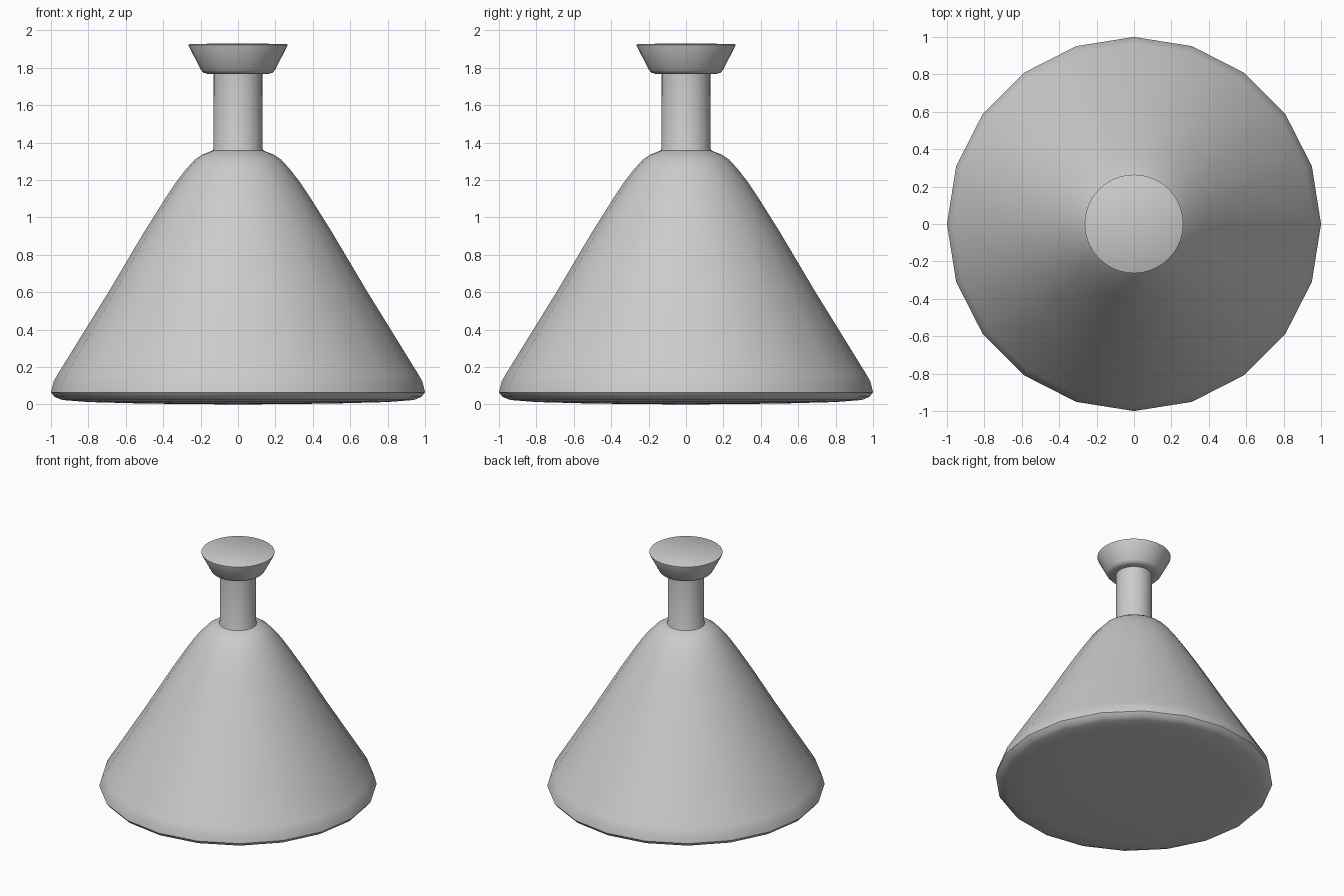
import bpy, bmesh, math

if "Cube" in bpy.data.objects:
    bpy.data.objects.remove(bpy.data.objects["Cube"])


def lathe(name, profile, sides, angle):
    """Spin (radius, height) points round z; r = 0 closes an end."""
    bm = bmesh.new()
    rings = []
    for r, z in profile:
        if r == 0:
            rings.append([bm.verts.new((0, 0, z))] * sides)
        else:
            rings.append([bm.verts.new((r * math.cos(2 * math.pi * i / sides),
                                        r * math.sin(2 * math.pi * i / sides), z))
                          for i in range(sides)])
    for a, b in zip(rings, rings[1:]):
        for i in range(sides):
            j = (i + 1) % sides
            corners = list(dict.fromkeys((a[i], a[j], b[j], b[i])))
            bm.faces.new(corners)
    bmesh.ops.recalc_face_normals(bm, faces=bm.faces)
    mesh = bpy.data.meshes.new(name)
    bm.to_mesh(mesh)
    bm.free()
    obj = bpy.data.objects.new(name, mesh)
    bpy.context.collection.objects.link(obj)
    bpy.ops.object.select_all(action='DESELECT')
    obj.select_set(True)
    bpy.context.view_layer.objects.active = obj
    bpy.ops.object.shade_smooth_by_angle(angle=math.radians(angle))
    return obj


# Conical body with rounded shoulder and a slightly bulging base
lathe("flask_body", [
    (0, 0), (0.5, 0.005), (0.8, 0.013), (0.94, 0.024), (0.98, 0.04),
    (1.0, 0.065), (0.985, 0.125), (0.965, 0.16), (0.69, 0.605), (0.50, 0.925),
    (0.39, 1.10), (0.33, 1.19), (0.28, 1.255), (0.23, 1.31),
    (0.19, 1.336), (0.15, 1.352), (0.13, 1.36), (0, 1.36)], 20, 50)

# Straight neck
lathe("flask_neck", [(0, 1.34), (0.138, 1.352), (0.131, 1.37),
                     (0.13, 1.78), (0, 1.78)], 40, 40)

# Flared stopper
lathe("stopper", [(0, 1.768), (0.165, 1.768), (0.185, 1.774), (0.198, 1.79),
                  (0.263, 1.915), (0.264, 1.923), (0.256, 1.928), (0, 1.93)], 40, 50)
